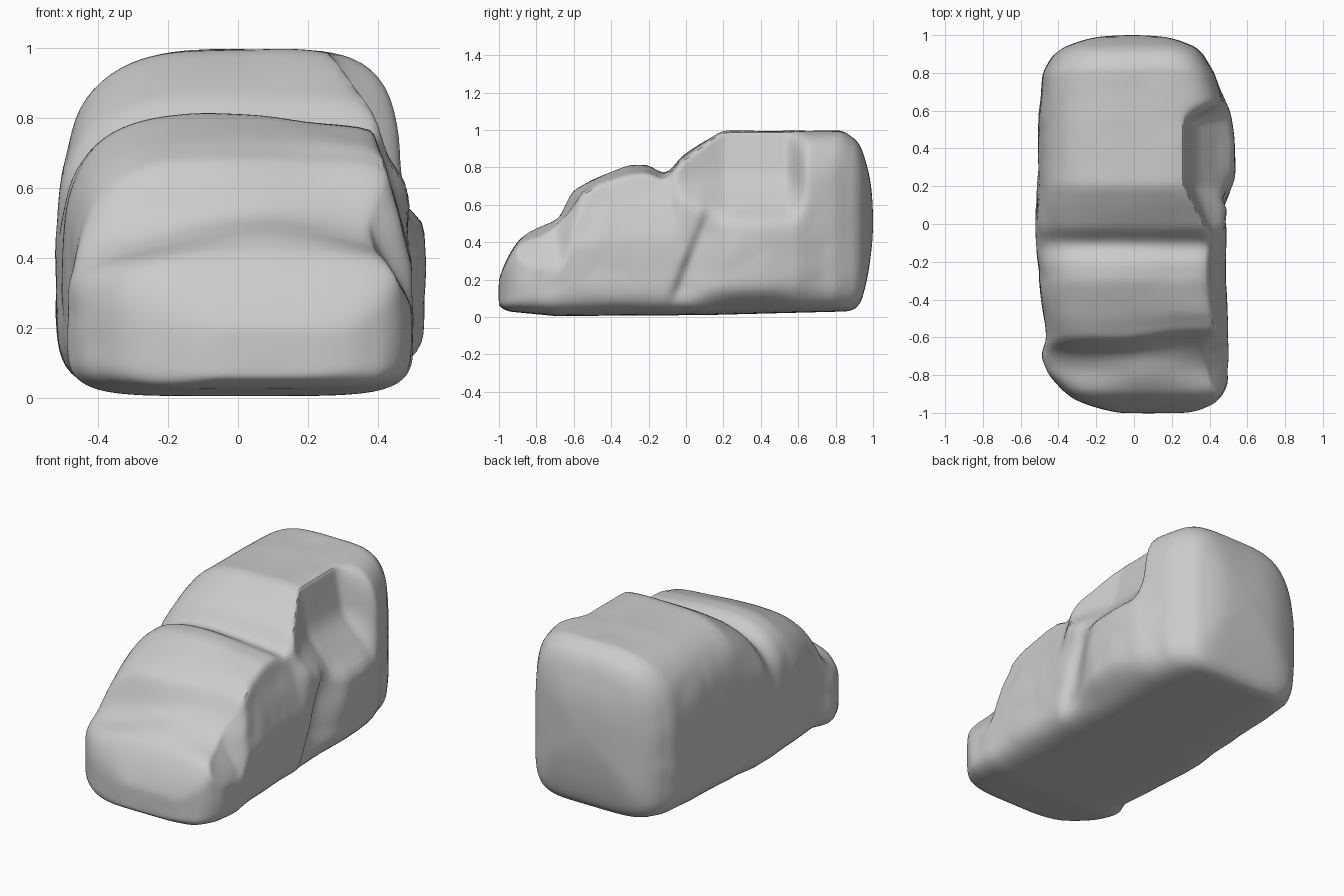
import bpy, bmesh, math
from mathutils import Vector, noise

if "Cube" in bpy.data.objects:
    bpy.data.objects.remove(bpy.data.objects["Cube"])

SIDES, RINGS = 120, 160

# Outlines along the length: (y, value)
TOP = [(-1, .2), (-.97, .29), (-.9, .41), (-.83, .46), (-.7, .515), (-.66, .56),
       (-.62, .67), (-.5, .735), (-.3, .815), (-.2, .815), (-.13, .77), (-.08, .78),
       (-.04, .85), (.1, .94), (.2, .995), (.84, .995), (.93, .93), (.97, .82), (.99, .7)]
BOTTOM = [(-1, .06), (-.96, .03), (-.7, .005), (.1, .01), (.88, .03), (.93, .06),
          (.96, .13), (.99, .34)]
RIGHT = [(-1, .28), (-.98, .38), (-.93, .45), (-.85, .49), (-.7, .5), (-.3, .485), (.6, .48),
         (.7, .455), (.8, .425), (.92, .35), (.96, .29), (.99, .17)]
LEFT = [(-1, .08), (-.98, .18), (-.95, .28), (-.9, .36), (-.8, .45), (-.7, .49), (-.6, .46),
        (-.4, .49), (0, .52), (.2, .505), (.6, .5), (.8, .48), (.9, .42), (.96, .33), (.99, .2)]


def linear(profile, y):
    for (a, p), (b, q) in zip(profile, profile[1:]):
        if y <= b:
            return p + (q - p) * max(0, y - a) / (b - a)
    return profile[-1][1]


def sample(profile, y):
    """Rounded outline: short moving average that narrows at both ends."""
    w = min(.025, max(0, y + 1), max(0, .99 - y))
    return sum(linear(profile, y + k * w / 2) for k in range(-2, 3)) / 5


def step(a, b, v):
    t = min(1, max(0, (v - a) / (b - a)))
    return t * t * (3 - 2 * t)


def bump(v, centre, width):
    return math.exp(-((v - centre) / width) ** 2)


def sculpt(x, y, z):
    """Carve the ledges, creases and soft unevenness of the stone."""
    if x > 0:
        # leaning flank beside the two lower shelves
        lower, upper = .5 - .5 * (z - .25), .49 - .26 * (z - .4)
        slope = lower + (upper - lower) * step(-.7, -.6, y)
        x -= max(0, x - slope) * (1 - step(-.1, 0, y))
        # flank drops behind a slanting crease, then swells out again
        lean = y - .4 * (z - .2)
        flank = step(.2, .4, x) * step(.05, .16, z) * (1 - step(.55, .68, z))
        x -= .035 * flank * step(-.06, -.02, lean) * (1 - step(-.02, .2, lean))
        x += .05 * flank * step(.02, .3, y) * (1 - step(.4, .75, y))
        # sloping notch high on the flank, widening from front to back
        limit = .27 + .2 * (.95 - z) + .1 * (1 - step(.55, .75, z)) + .4 * max(0, .2 - y)
        notch = step(-.1, -.04, y) * (1 - step(.53, .66, y)) * step(.5, .58, z)
        x -= notch * max(0, x - limit)
    # crooked crests on the two lower shelves
    z -= .05 * bump(y, -.78, .12) * step(.3, .5, z) * step(.0, .4, abs(x - .08))
    z -= .035 * bump(y, -.28, .22) * step(.55, .7, z) * step(-.1, .35, x)
    y += .045 * bump(y, -.6, .12) * step(.45, .6, z) * step(-.1, .3, x)
    p = Vector((x, y, z))
    d = noise.noise(p * 4) * .01 + noise.noise(p * 8) * .005
    side = step(.25, .45, abs(x))
    return x + math.copysign(d * side, x), y, z + d * .5 * step(.1, .3, z) * (1 - side)


def ring_points(y):
    top, bottom = sample(TOP, y), sample(BOTTOM, y)
    middle = bottom + .4 * (top - bottom)
    squareness = 7 - 2.2 * step(-.1, .1, y)
    for i in range(SIDES):
        a = math.tau * i / SIDES
        c, s = math.cos(a), math.sin(a)
        n = 5.2 if s < 0 else 3.3 if c < 0 else squareness
        r = (abs(c) ** n + abs(s) ** n) ** (-1 / n)
        width = sample(RIGHT if c > 0 else LEFT, y)
        height = top - middle if s > 0 else middle - bottom
        yield sculpt(c * r * width, y, middle + s * r * height)


def cap(ring, push):
    """Shrink the end section in steps and close it with a soft dome."""
    centre = sum((v.co for v in ring), Vector()) / SIDES
    return [[bm.verts.new(centre.lerp(v.co, f) + Vector((0, push * (1 - f * f), 0)))
             for v in ring] for f in (.85, .65, .45, .25, .1)]


# Stone body: rounded sections bridged from front to back
bm = bmesh.new()
rings = []
for k in range(RINGS + 1):
    t = k / RINGS
    y = -1 + 1.99 * (t - .4 * math.sin(math.tau * t) / math.tau)
    rings.append([bm.verts.new(p) for p in ring_points(y)])

rings = cap(rings[0], -.002)[::-1] + rings + cap(rings[-1], .01)
for a, b in zip(rings, rings[1:]):
    for i in range(SIDES):
        j = (i + 1) % SIDES
        bm.faces.new((a[i], a[j], b[j], b[i]))
bm.faces.new(rings[0])
bm.faces.new(rings[-1])
bmesh.ops.recalc_face_normals(bm, faces=bm.faces)

mesh = bpy.data.meshes.new("boulder")
bm.to_mesh(mesh)
bm.free()
boulder = bpy.data.objects.new("boulder", mesh)
bpy.context.collection.objects.link(boulder)

# Weathered edges
soften = boulder.modifiers.new("weathering", "SMOOTH")
soften.factor = .5
soften.iterations = 5

# Plain grey stone
stone = bpy.data.materials.new("grey stone")
stone.use_nodes = True
colour = (.6, .6, .6, 1)
stone.diffuse_color = colour
stone.node_tree.nodes["Principled BSDF"].inputs["Base Color"].default_value = colour
mesh.materials.append(stone)

bpy.context.view_layer.objects.active = boulder
boulder.select_set(True)
bpy.ops.object.shade_smooth_by_angle(angle=math.radians(60))
